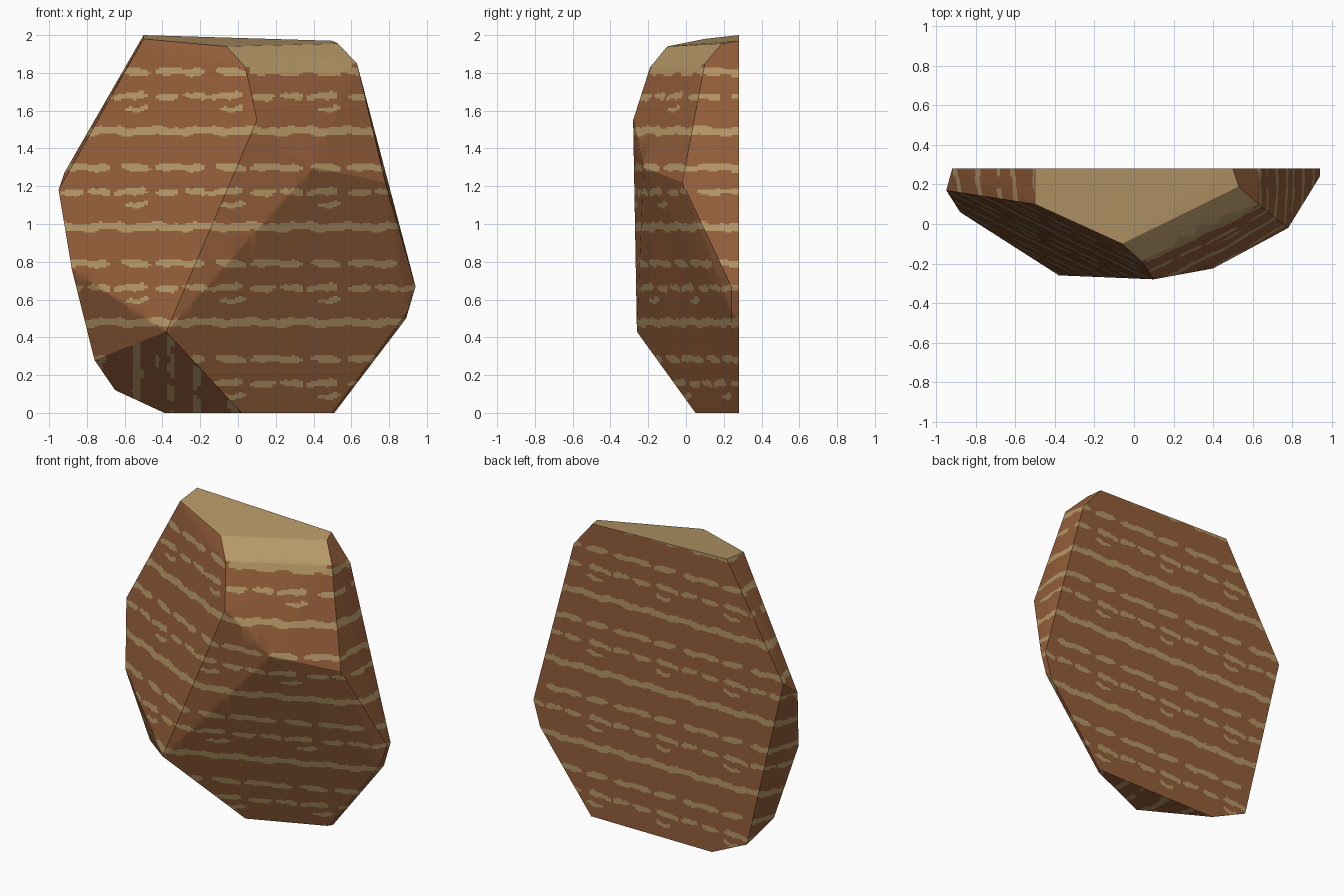
import bpy, bmesh, math
from mathutils import Vector

if "Cube" in bpy.data.objects:
    bpy.data.objects.remove(bpy.data.objects["Cube"])

def material(name, rgb):
    m = bpy.data.materials.new(name)
    m.diffuse_color = (*rgb, 1)
    m.use_nodes = True
    m.node_tree.nodes["Principled BSDF"].inputs["Base Color"].default_value = m.diffuse_color
    return m

# corners of the boulder slab: flat back outline, then the chiselled front
back = [(-.5, 2), (.5, 1.97), (.64, 1.8), (.94, .67), (.89, .5),
        (.51, 0), (-.39, 0), (-.65, .12), (-.92, 1.27)]
front = [(-.5, .1, 1.98), (-.06, -.1, 1.94), (.53, .19, 1.955), (.63, .1, 1.85),
         (.04, -.19, 1.83), (.1, -.28, 1.55), (.78, -.02, 1.22), (.4, -.225, 1.3),
         (.94, .24, .67), (.9, .24, .54), (.49, .25, 0), (.02, .05, 0),
         (-.38, -.26, .43), (-.76, .15, .28), (-.88, .06, .76), (-.95, .17, 1.18)]

bm = bmesh.new()
for p in [(x, .28, z) for x, z in back] + front:
    bm.verts.new(p)
bmesh.ops.convex_hull(bm, input=bm.verts[:])
loose = [v for v in bm.verts if not v.link_faces]
bmesh.ops.delete(bm, geom=loose, context='VERTS')
bmesh.ops.dissolve_limit(bm, angle_limit=math.radians(1),
                         verts=bm.verts[:], edges=bm.edges[:])

# grain pattern: height of each row in the repeat, half thickness, dashes
PERIOD = .507
ROWS = [(.09, .015, [(.42, .54)]),
        (.155, .018, [(.07, .195), (.22, .345), (.36, .53)]),
        (.285, .018, [(.07, .335), (.39, .55)]),
        (.478, .021, [(-1, 2)])]

def cut(axis, at):
    n = Vector((0, 0, 0))
    n[axis] = 1
    bmesh.ops.bisect_plane(bm, geom=bm.verts[:] + bm.edges[:] + bm.faces[:],
                           dist=1e-5, plane_co=n * at, plane_no=n)

# cut the surface into cells fine enough to carry the grain
for i in range(95):
    cut(0, -.937 + i * .02)
for i in range(9):
    cut(1, -.24 + i * .06)
for k in range(4):
    for row, _, _ in ROWS:
        for j in range(8):
            cut(2, row + k * PERIOD + (j - 3.5) * .0085)

def is_grain(u, v):
    u, v = u % PERIOD, v % PERIOD
    t = u / PERIOD * math.tau
    for i, (row, half, dashes) in enumerate(ROWS):
        wob = .005 * math.sin(2 * t + i * 2) + .003 * math.sin(5 * t + i)
        size = half + .003 * math.sin(3 * t + i * 1.7)
        for a, b in dashes:
            # dashes taper towards their ends
            end = max(min(w - a, b - w) for w in (u, u + PERIOD))
            if end > 0 and abs(v - row - wob) < size * min(1, .45 + end / .05):
                return True
    return False

# upward faces are plain tan, the rest is brown with tan grain
bm.normal_update()
for f in bm.faces:
    c, n = f.calc_center_median(), f.normal
    ax, ay, az = abs(n.x), abs(n.y), abs(n.z)
    if az > ax and az > ay:
        tan = n.z > 0 or is_grain(c.y, c.x)
    elif ax > ay:
        tan = is_grain(c.y, c.z)
    else:
        # the tan cap spills a little over the front edge
        spill = n.y < 0 and c.z > 1.8 and .06 < c.x < .6
        tan = spill or is_grain(c.x, c.z)
    f.material_index = 1 if tan else 0

mesh = bpy.data.meshes.new("rock_slab")
bm.to_mesh(mesh)
bm.free()
mesh.materials.append(material("rock_brown", (.295, .112, .042)))
mesh.materials.append(material("sand_tan", (.465, .31, .135)))
rock = bpy.data.objects.new("rock_slab", mesh)
bpy.context.collection.objects.link(rock)
bpy.context.view_layer.objects.active = rock
rock.select_set(True)
bpy.ops.object.shade_smooth_by_angle(angle=math.radians(30))
